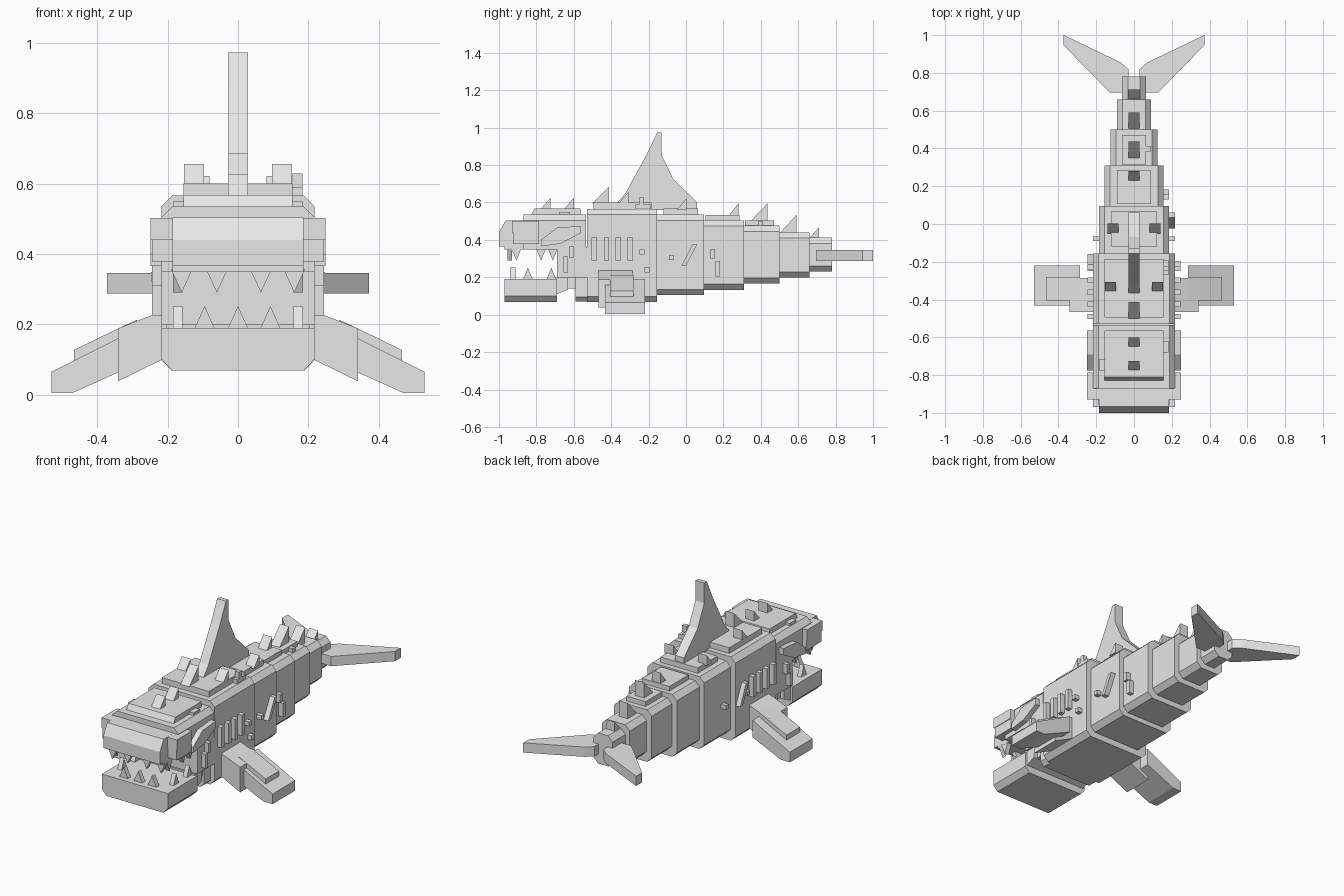
import bpy, bmesh
from mathutils import Vector

grey = bpy.data.materials.new("light_grey")
grey.diffuse_color = (0.8, 0.8, 0.8, 1)


def prism(name, axis, profile, lo, hi):
    """Extrude a 2D profile along an axis; profile is (y,z), (x,z) or (x,y)."""
    def place(p, d):
        return {"x": (d, p[0], p[1]), "y": (p[0], d, p[1]), "z": (p[0], p[1], d)}[axis]
    bm = bmesh.new()
    a = [bm.verts.new(place(p, lo)) for p in profile]
    b = [bm.verts.new(place(p, hi)) for p in profile]
    n = len(profile)
    bm.faces.new(a)
    bm.faces.new(b)
    for i in range(n):
        j = (i + 1) % n
        bm.faces.new((a[i], a[j], b[j], b[i]))
    bmesh.ops.recalc_face_normals(bm, faces=bm.faces)
    me = bpy.data.meshes.new(name)
    bm.to_mesh(me)
    bm.free()
    me.materials.append(grey)
    ob = bpy.data.objects.new(name, me)
    bpy.context.scene.collection.objects.link(ob)
    return ob


def box(name, x0, x1, y0, y1, z0, z1):
    return prism(name, "z", [(x0, y0), (x1, y0), (x1, y1), (x0, y1)], z0, z1)


def octagon(hw, z0, z1, c, cb=None):
    cb = c if cb is None else cb
    return [(hw, z0 + cb), (hw, z1 - c), (hw - c, z1), (c - hw, z1),
            (-hw, z1 - c), (-hw, z0 + cb), (cb - hw, z0), (hw - cb, z0)]


def both_x(name, profile, lo, hi):
    """Side parts extruded in x, on both flanks."""
    prism(name + "_right", "x", profile, lo, hi)
    prism(name + "_left", "x", profile, -hi, -lo)


def rect(a0, a1, b0, b1):
    return [(a0, b0), (a1, b0), (a1, b1), (a0, b1)]


def mirrored(name, axis, profile, lo, hi):
    """Parts whose profile contains x, on both flanks."""
    prism(name + "_right", axis, profile, lo, hi)
    prism(name + "_left", axis, [(-p[0], p[1]) for p in profile], lo, hi)


# tapering body segments: y0, y1, half width, z0, z1
segments = [(-0.53, -0.155, 0.217, 0.068, 0.566), (-0.16, 0.095, 0.186, 0.105, 0.535),
            (0.09, 0.31, 0.157, 0.133, 0.504), (0.305, 0.50, 0.124, 0.166, 0.476),
            (0.495, 0.66, 0.091, 0.198, 0.44), (0.655, 0.78, 0.063, 0.23, 0.412)]
for i, (y0, y1, hw, z0, z1) in enumerate(segments):
    prism(f"body_segment_{i}", "y", octagon(hw, z0, z1, 0.03), y0, y1)

# raised plates along the back
box("back_plate_0", -0.155, 0.155, -0.495, -0.185, 0.56, 0.60)
box("back_plate_1", -0.123, 0.123, -0.12, 0.065, 0.53, 0.567)
box("back_plate_2", -0.09, 0.09, 0.105, 0.285, 0.50, 0.532)
box("back_plate_3", -0.063, 0.063, 0.315, 0.47, 0.47, 0.505)

# head: roof, throat, collar, snout and crown
prism("head", "y", [(0.217, 0.35), (0.217, 0.505), (0.187, 0.535), (-0.187, 0.535),
                    (-0.217, 0.505), (-0.217, 0.35)], -0.87, -0.535)
box("throat", -0.217, 0.217, -0.69, -0.53, 0.20, 0.36)
prism("collar", "y", octagon(0.19, 0.07, 0.22, 0.001, 0.025), -0.59, -0.52)
prism("snout", "x", [(-1.0, 0.44), (-0.965, 0.503), (-0.86, 0.503), (-0.86, 0.348),
                     (-0.97, 0.348), (-0.97, 0.365), (-1.0, 0.365)], -0.186, 0.186)
prism("crown", "x", [(-0.83, 0.53), (-0.81, 0.567), (-0.565, 0.567), (-0.565, 0.53)],
      -0.155, 0.155)
box("crown_block_right", 0.15, 0.183, -0.68, -0.62, 0.52, 0.55)
box("crown_block_left", -0.183, -0.15, -0.775, -0.715, 0.52, 0.55)

# nostril blocks, eyes and cheek bars
both_x("cheek_upper", rect(-0.93, -0.785, 0.44, 0.502), 0.18, 0.248)
both_x("cheek_lower", rect(-0.925, -0.785, 0.378, 0.44), 0.18, 0.244)
both_x("eye", [(-0.775, 0.365), (-0.775, 0.40), (-0.69, 0.465), (-0.565, 0.475),
               (-0.565, 0.435), (-0.67, 0.38)], 0.21, 0.248)
both_x("cheek_bar_low", rect(-0.655, -0.63, 0.225, 0.31), 0.21, 0.245)
both_x("cheek_bar_high", rect(-0.625, -0.602, 0.305, 0.365), 0.21, 0.245)

# lower jaw with chamfered keel, lip and hinge
prism("lower_jaw", "y", [(0.187, 0.068), (0.217, 0.10), (0.217, 0.157), (-0.217, 0.157),
                         (-0.217, 0.10), (-0.187, 0.068)], -0.97, -0.69)
box("jaw_lip", -0.217, 0.217, -0.97, -0.69, 0.155, 0.19)
prism("jaw_hinge", "x", [(-0.70, 0.105), (-0.69, 0.11), (-0.63, 0.135), (-0.63, 0.20),
                         (-0.70, 0.20)], -0.205, 0.205)
box("jaw_joint", -0.18, 0.18, -0.69, -0.55, 0.14, 0.20)

# teeth: front rows, then side rows
for i, x in enumerate((-0.16, -0.06, 0.065, 0.16)):
    prism(f"upper_front_tooth_{i}", "y", [(x - 0.03, 0.355), (x + 0.03, 0.355), (x, 0.29)],
          -0.955, -0.93)
for i, x in enumerate((-0.095, 0, 0.092)):
    prism(f"lower_front_tooth_{i}", "y", [(x - 0.03, 0.185), (x + 0.03, 0.185), (x, 0.252)],
          -0.94, -0.912)
for i, y in enumerate((-0.907, -0.775, -0.712)):
    both_x(f"upper_side_tooth_{i}", [(y - 0.027, 0.355), (y + 0.027, 0.355), (y, 0.29)],
           0.158, 0.185)
for i, y in enumerate((-0.845, -0.72)):
    both_x(f"lower_side_tooth_{i}", [(y - 0.027, 0.185), (y + 0.027, 0.185), (y, 0.252)],
           0.158, 0.185)

# gills, rivets and scars on the flanks
for i, y in enumerate((-0.49, -0.425, -0.362, -0.298)):
    both_x(f"gill_{i}", rect(y - 0.014, y + 0.014, 0.29, 0.412), 0.21, 0.245)
for i, (y, z, x) in enumerate(((-0.235, 0.335, 0.217), (-0.078, 0.305, 0.188))):
    both_x(f"rivet_{i}", rect(y - 0.013, y + 0.013, z - 0.013, z + 0.013), x - 0.01, x + 0.03)
prism("rivet_low", "x", rect(-0.222, -0.195, 0.227, 0.254), 0.20, 0.245)
prism("scar_right", "x", [(-0.025, 0.26), (0.0, 0.26), (0.06, 0.378), (0.035, 0.378)],
      0.18, 0.217)
prism("scar_left", "x", [(-0.24, 0.40), (-0.215, 0.40), (-0.16, 0.28), (-0.185, 0.28)],
      -0.245, -0.21)
prism("flank_bar_0", "x", rect(0.13, 0.155, 0.30, 0.35), 0.15, 0.185)
prism("flank_bar_1", "x", rect(0.157, 0.182, 0.205, 0.287), 0.15, 0.185)
box("back_block", 0.155, 0.183, -0.27, -0.19, 0.56, 0.59)
box("back_stud_0", 0.155, 0.183, -0.25, -0.225, 0.58, 0.628)
box("back_stud_1", 0.06, 0.09, 0.385, 0.412, 0.47, 0.50)

# back spikes: sloped front, upright rear (x, y0, y1, base, tip)
spikes = [(0, -0.78, -0.725, 0.56, 0.625), (0, -0.655, -0.60, 0.56, 0.625),
          (0, -0.50, -0.412, 0.595, 0.685), (0, 0.225, 0.28, 0.525, 0.595),
          (0, 0.345, 0.437, 0.50, 0.597), (0, 0.50, 0.59, 0.435, 0.533),
          (0, 0.655, 0.712, 0.405, 0.468)]
for x, y, z in ((0.125, -0.36, 0.60), (0.11, -0.05, 0.565)):
    spikes += [(s * x, y, y + 0.052, z - 0.005, z + 0.056) for s in (-1, 1)]
for i, (x, y0, y1, z0, z1) in enumerate(spikes):
    prism(f"spike_{i}", "x", [(y0, z0), (y1, z0), (y1, z1)], x - 0.029, x + 0.029)

# dorsal fin in three tiers
levels = [[(-0.37, 0.595), (-0.32, 0.655), (-0.283, 0.725), (-0.068, 0.725),
           (0.06, 0.60), (0.06, 0.56), (-0.185, 0.56)],
          [(-0.283, 0.725), (-0.212, 0.853), (-0.13, 0.853), (-0.068, 0.725)],
          [(-0.212, 0.853), (-0.155, 0.973), (-0.13, 0.973), (-0.13, 0.853)]]
for i, prof in enumerate(levels):
    prism(f"dorsal_fin_{i}", "x", prof, -0.029, 0.029)

# tail flukes
mirrored("tail_fluke", "z", [(0.03, 0.76), (0.03, 0.82), (0.07, 0.855), (0.372, 1.0),
                             (0.372, 0.945), (0.127, 0.695), (0.06, 0.695)], 0.288, 0.346)

# pectoral fins: root, blade and raised panel
mirrored("pectoral_root", "y", [(0.19, 0.248), (0.217, 0.237), (0.341, 0.188),
                                (0.341, 0.038), (0.19, 0.112)], -0.467, -0.285)
mirrored("pectoral_blade", "y", [(0.285, 0.19), (0.341, 0.16), (0.53, 0.065), (0.53, 0.005),
                                 (0.47, 0.005), (0.285, 0.088)], -0.432, -0.22)
mirrored("pectoral_panel", "y", [(0.287, 0.213), (0.345, 0.186), (0.466, 0.127),
                                 (0.466, 0.095), (0.287, 0.17)], -0.405, -0.28)
